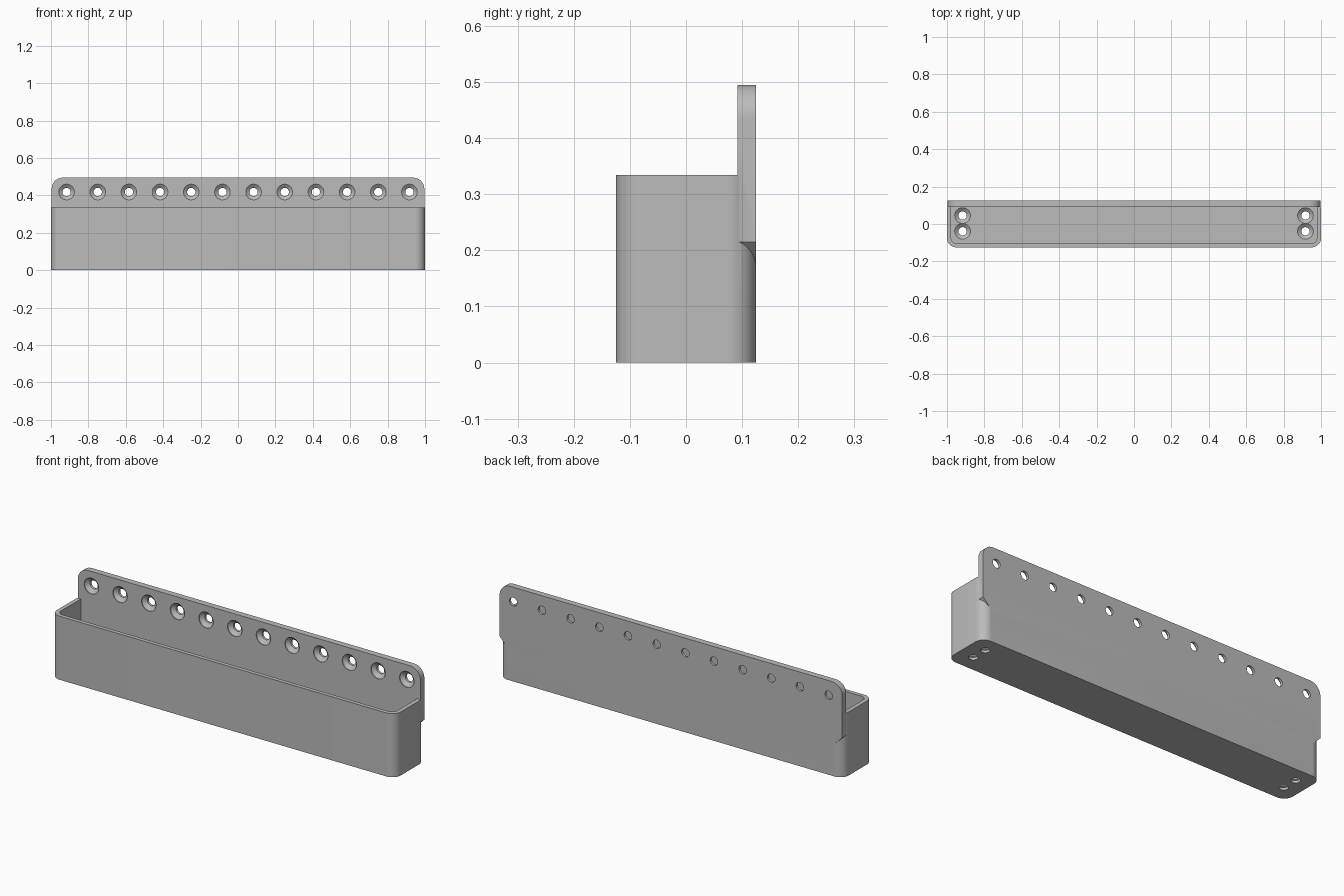
import bpy, bmesh
from math import cos, sin, pi, radians

if "Cube" in bpy.data.objects:
    bpy.data.objects.remove(bpy.data.objects["Cube"], do_unlink=True)

grey = bpy.data.materials.new("plain grey")
grey.use_nodes = True
GREY = (0.5, 0.5, 0.5, 1)
grey.diffuse_color = GREY
grey.node_tree.nodes["Principled BSDF"].inputs["Base Color"].default_value = GREY


def add(name, bm):
    bmesh.ops.recalc_face_normals(bm, faces=bm.faces)
    mesh = bpy.data.meshes.new(name)
    bm.to_mesh(mesh)
    bm.free()
    mesh.materials.append(grey)
    ob = bpy.data.objects.new(name, mesh)
    bpy.context.collection.objects.link(ob)
    return ob


def rounded(corners, steps=12):
    """Outline from (u, v, radius, start angle); radius 0 keeps a sharp corner."""
    pts = []
    for u, v, r, start in corners:
        if r == 0:
            pts.append((u, v))
            continue
        mid = radians(start + 45)
        cu = u - r * (1 if cos(mid) > 0 else -1)
        cv = v - r * (1 if sin(mid) > 0 else -1)
        for i in range(steps + 1):
            a = radians(start) + i * pi / 2 / steps
            pts.append((cu + r * cos(a), cv + r * sin(a)))
    return pts


def prism(name, pts, low, high, upright=False):
    """Extrude an outline along z, or along y when upright."""
    bm = bmesh.new()
    place = (lambda u, v: (u, low, v)) if upright else (lambda u, v: (u, v, low))
    face = bm.faces.new([bm.verts.new(place(u, v)) for u, v in pts])
    geom = bmesh.ops.extrude_face_region(bm, geom=[face])["geom"]
    move = (0, high - low, 0) if upright else (0, 0, high - low)
    bmesh.ops.translate(bm, vec=move, verts=[g for g in geom if isinstance(g, bmesh.types.BMVert)])
    return add(name, bm)


def screw_cutter(name, spots, place, sides=32):
    """Countersunk screw holes; depth is measured from the countersunk face."""
    bm = bmesh.new()
    profile = [(0.042, 0.02), (0.042, -0.004), (0.022, -0.02), (0.022, -0.06)]
    for spot in spots:
        rings = [[bm.verts.new(place(spot, r * cos(2 * pi * i / sides), r * sin(2 * pi * i / sides), d))
                  for i in range(sides)] for r, d in profile]
        for a, b in zip(rings, rings[1:]):
            for i in range(sides):
                j = (i + 1) % sides
                bm.faces.new((a[i], a[j], b[j], b[i]))
        bm.faces.new(rings[0])
        bm.faces.new(rings[-1])
    return add(name, bm)


def combine(target, tool, operation):
    mod = target.modifiers.new(operation.lower(), "BOOLEAN")
    mod.operation, mod.solver, mod.object = operation, "EXACT", tool
    bpy.context.view_layer.objects.active = target
    bpy.ops.object.modifier_apply(modifier=mod.name)
    bpy.data.objects.remove(tool, do_unlink=True)


BACK, PLATE_FRONT, RIM, FLOOR = 0.125, 0.092, 0.334, 0.033

# Tray body with rounded upright corners
tray = prism("wall_tray", rounded([(1, BACK, 0.05, 0), (-1, BACK, 0.05, 90),
                                   (-1, -BACK, 0.05, 180), (1, -BACK, 0.05, 270)]), 0, RIM)

# Mounting plate with rounded top and sloped lower corners
plate = prism("mounting_plate", rounded([(0.996, 0.495, 0.06, 0), (-0.996, 0.495, 0.06, 90),
                                         (-0.996, 0.215, 0, 0), (-0.94, 0.159, 0, 0),
                                         (0.94, 0.159, 0, 0), (0.996, 0.215, 0, 0)]),
              PLATE_FRONT, BACK, upright=True)
combine(tray, plate, "UNION")

# Open cavity
cavity = prism("cavity_cutter", rounded([(0.978, PLATE_FRONT, 0, 0), (-0.978, PLATE_FRONT, 0, 0),
                                         (-0.978, -0.104, 0.03, 180), (0.978, -0.104, 0.03, 270)]),
               FLOOR, 0.6)
combine(tray, cavity, "DIFFERENCE")

# Row of holes through the plate
row = [(i - 5.5) / 6 for i in range(12)]
combine(tray, screw_cutter("plate_hole_cutter", row,
                           lambda x, u, v, d: (x + u, PLATE_FRONT - d, 0.418 + v)), "DIFFERENCE")

# Pairs of holes through the floor at each end
pairs = [(x, y) for x in (row[0], row[-1]) for y in (-0.039, 0.045)]
combine(tray, screw_cutter("floor_hole_cutter", pairs,
                           lambda p, u, v, d: (p[0] + u, p[1] + v, FLOOR + d)), "DIFFERENCE")

bpy.ops.object.select_all(action="DESELECT")
tray.select_set(True)
bpy.context.view_layer.objects.active = tray
bpy.ops.object.shade_smooth_by_angle(angle=radians(30))
